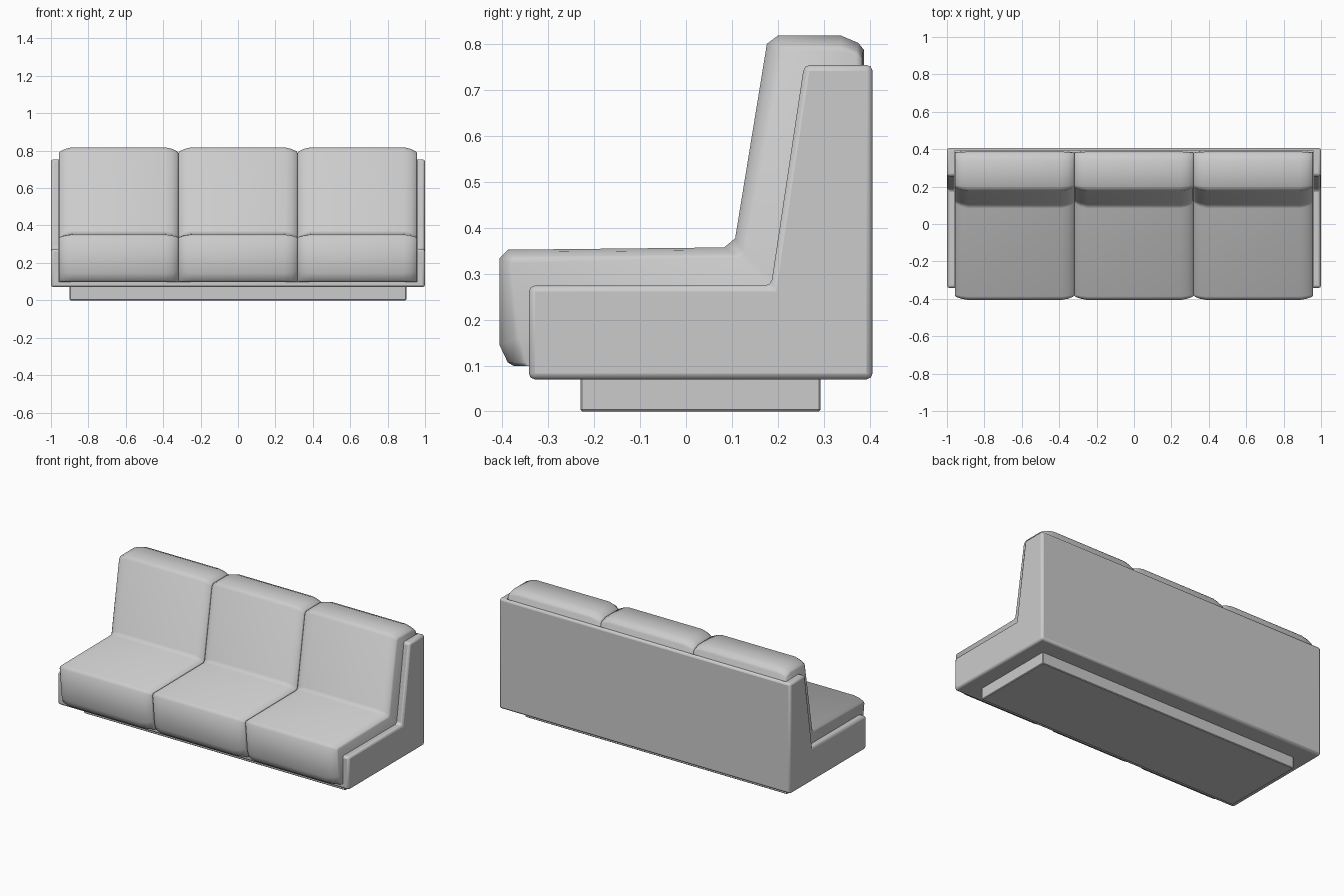
import bpy, bmesh
from mathutils import Vector

if "Cube" in bpy.data.objects:
    bpy.data.objects.remove(bpy.data.objects["Cube"])


def loft(name, sections):
    """Skin matching (y, z) profiles placed at successive x positions."""
    bm = bmesh.new()
    rings = [[bm.verts.new((x, y, z)) for y, z in prof] for x, prof in sections]
    n = len(rings[0])
    for a, b in zip(rings, rings[1:]):
        for i in range(n):
            j = (i + 1) % n
            bm.faces.new((a[i], a[j], b[j], b[i]))
    bm.faces.new(rings[0])
    bm.faces.new(rings[-1])
    bmesh.ops.recalc_face_normals(bm, faces=bm.faces)
    me = bpy.data.meshes.new(name)
    bm.to_mesh(me)
    bm.free()
    ob = bpy.data.objects.new(name, me)
    bpy.context.collection.objects.link(ob)
    return ob


def box(name, x, y0, y1, z0, z1):
    prof = [(y0, z0), (y1, z0), (y1, z1), (y0, z1)]
    return loft(name, [(-x, prof), (x, prof)])


def bevel(ob, width, segments=2):
    m = ob.modifiers.new("bevel", 'BEVEL')
    m.width, m.segments = width, segments
    m.limit_method = 'ANGLE'


def smooth(ob, angle=0.7):
    bpy.ops.object.select_all(action='DESELECT')
    ob.select_set(True)
    bpy.context.view_layer.objects.active = ob
    bpy.ops.object.shade_smooth_by_angle(angle=angle)


# Plinth under the frame
plinth = box("plinth", 0.9, -0.23, 0.293, 0.0, 0.09)
bevel(plinth, 0.004, 1)

# Outer shell: L-shaped body hollowed to side panels, base and back
side = [(-0.342, 0.07), (0.406, 0.07), (0.406, 0.754), (0.257, 0.754),
        (0.185, 0.274), (-0.342, 0.274)]
frame = loft("frame", [(-1, side), (1, side)])
bevel(frame, 0.013)
cutter = box("frame_cutter", 0.96, -0.6, 0.391, 0.1, 1.0)
cutter.hide_render = True
cutter.hide_set(True)
cut = frame.modifiers.new("hollow", 'BOOLEAN')
cut.operation, cut.object, cut.solver = 'DIFFERENCE', cutter, 'EXACT'
smooth(frame)

# Cushions: full profile in the middle, pulled in at both ends
full = [(-0.34, 0.099), (-0.375, 0.099), (-0.388, 0.107), (-0.406, 0.145),
        (-0.406, 0.333), (-0.387, 0.352), (0.083, 0.357), (0.107, 0.377),
        (0.176, 0.800), (0.200, 0.818), (0.337, 0.818), (0.375, 0.802),
        (0.387, 0.787), (0.387, 0.099)]
edge = [(-0.335, 0.099), (-0.343, 0.099), (-0.348, 0.107), (-0.362, 0.160),
        (-0.383, 0.322), (-0.376, 0.333), (0.117, 0.335), (0.127, 0.344),
        (0.200, 0.778), (0.212, 0.788), (0.337, 0.788), (0.370, 0.778),
        (0.380, 0.768), (0.385, 0.099)]


def blend(t):
    return [tuple(Vector(a).lerp(Vector(b), t)) for a, b in zip(edge, full)]


stations = [(0.319, 0.0), (0.312, 0.3), (0.285, 0.72), (0.25, 1.0)]
for i, part in enumerate(("left", "middle", "right")):
    cx = (i - 1) * 0.638
    secs = [(cx - d, blend(t)) for d, t in stations]
    secs += [(cx + d, blend(t)) for d, t in reversed(stations)]
    smooth(loft(part + "_cushion", secs), 0.9)
